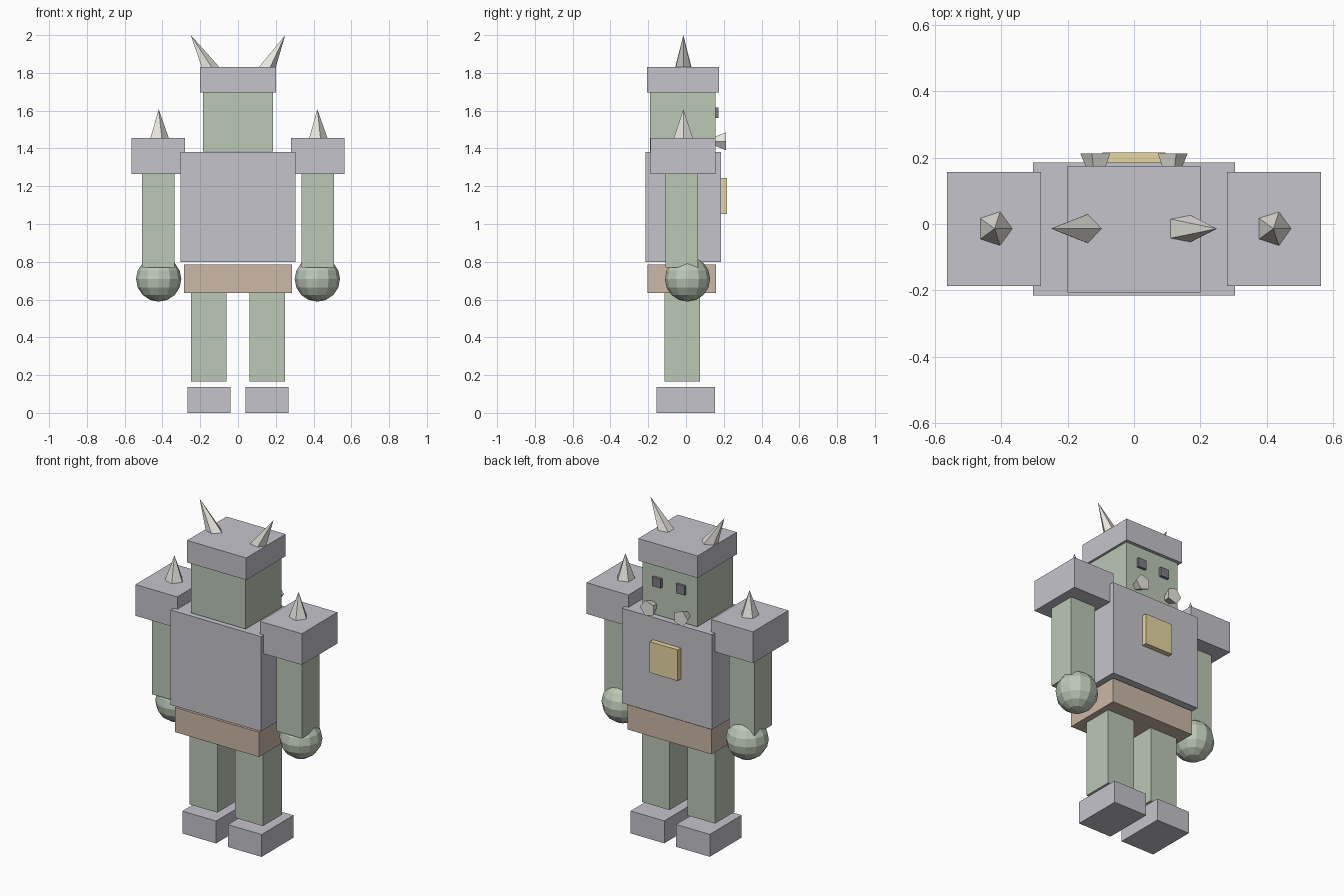
import bpy, bmesh, math
from mathutils import Matrix, Vector

if "Cube" in bpy.data.objects:
    bpy.data.objects.remove(bpy.data.objects["Cube"])


def material(name, rgb):
    m = bpy.data.materials.new(name)
    m.diffuse_color = (*rgb, 1)
    m.use_nodes = True
    m.node_tree.nodes["Principled BSDF"].inputs["Base Color"].default_value = m.diffuse_color
    return m


SKIN = material("green_skin", (0.50, 0.58, 0.47))
STEEL = material("steel", (0.55, 0.55, 0.60))
LEATHER = material("leather", (0.60, 0.48, 0.38))
GOLD = material("gold", (0.80, 0.68, 0.36))
BONE = material("bone", (0.82, 0.80, 0.74))
DARK = material("dark", (0.20, 0.20, 0.23))


def finish(name, bm, mat):
    me = bpy.data.meshes.new(name)
    bm.to_mesh(me)
    bm.free()
    me.materials.append(mat)
    ob = bpy.data.objects.new(name, me)
    bpy.context.collection.objects.link(ob)
    return ob


def box(name, x, y, z, mat):
    """Box from (min, max) ranges."""
    bm = bmesh.new()
    size = [b - a for a, b in (x, y, z)]
    mid = [(a + b) / 2 for a, b in (x, y, z)]
    bmesh.ops.create_cube(bm, size=1,
                          matrix=Matrix.Translation(mid) @ Matrix.Diagonal((*size, 1)))
    return finish(name, bm, mat)


def pair(name, x, y, z, mat):
    box(name + "_right", x, y, z, mat)
    box(name + "_left", (-x[1], -x[0]), y, z, mat)


def spike(name, base, radius, length, rot=Matrix.Identity(4), turn=-90):
    """Five-sided cone standing on its base centre, then rotated."""
    bm = bmesh.new()
    mtx = (Matrix.Translation(base) @ rot @ Matrix.Translation((0, 0, length / 2))
           @ Matrix.Rotation(math.radians(turn), 4, 'Z'))
    bmesh.ops.create_cone(bm, cap_ends=True, segments=5, radius1=radius,
                          radius2=0, depth=length, matrix=mtx)
    return finish(name, bm, BONE)


# Body
box("torso", (-0.305, 0.305), (-0.215, 0.185), (0.80, 1.38), STEEL)
box("belt", (-0.285, 0.285), (-0.203, 0.16), (0.634, 0.785), LEATHER)
box("chest_plate", (-0.095, 0.095), (0.178, 0.216), (1.053, 1.243), GOLD)

# Head and helmet
box("head", (-0.185, 0.185), (-0.19, 0.155), (1.385, 1.70), SKIN)
box("helmet", (-0.20, 0.20), (-0.206, 0.175), (1.695, 1.83), STEEL)
pair("eye", (0.052, 0.11), (0.14, 0.171), (1.562, 1.618), DARK)

# Limbs
pair("boot", (0.04, 0.268), (-0.155, 0.153), (0.0, 0.137), STEEL)
pair("leg", (0.06, 0.248), (-0.113, 0.073), (0.167, 0.64), SKIN)
pair("arm", (0.336, 0.507), (-0.108, 0.063), (0.77, 1.27), SKIN)
pair("shoulder_guard", (0.28, 0.563), (-0.187, 0.157), (1.265, 1.456), STEEL)

for side, s in (("right", 1), ("left", -1)):
    # Fist
    bm = bmesh.new()
    bmesh.ops.create_uvsphere(bm, u_segments=12, v_segments=8, radius=0.12,
                              matrix=Matrix.Translation((s * 0.42, 0.008, 0.709)))
    finish("fist_" + side, bm, SKIN)
    # Shoulder spike
    spike("shoulder_spike_" + side, (s * 0.42, -0.014, 1.454), 0.054, 0.154)
    # Helmet horn, leaning outward
    spike("horn_" + side, (s * 0.142, -0.014, 1.806), 0.05, 0.222,
          Matrix.Rotation(s * 0.508, 4, 'Y'))
    # Tusk, blunt end outward
    spike("tusk_" + side, (s * 0.112, 0.213, 1.438), 0.05, 0.12,
          Matrix.Rotation(math.radians(90), 4, 'X'), -90 * s)
